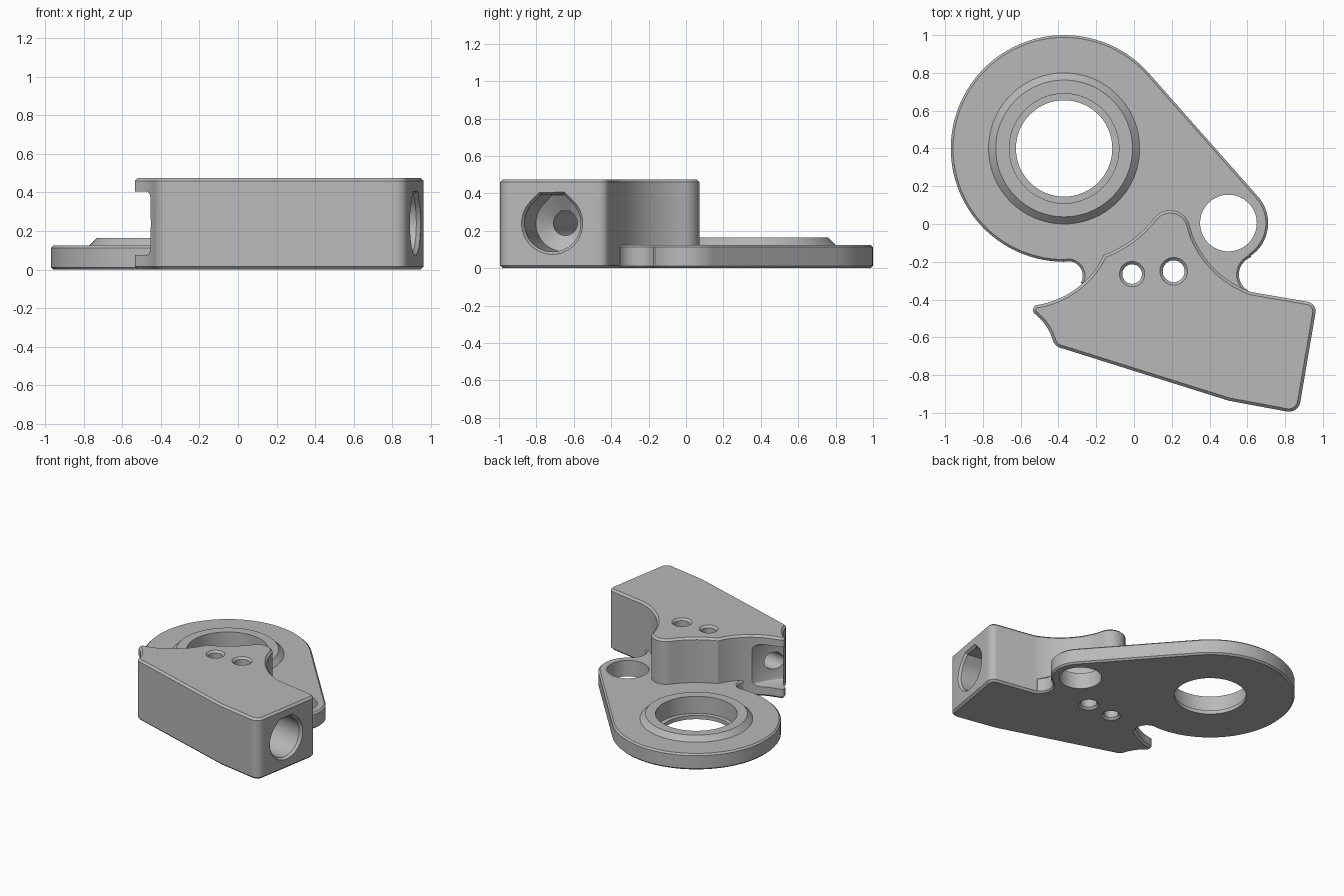
import bpy, bmesh
from math import sin, cos, pi, atan2, acos, hypot, radians
from mathutils import Vector

if "Cube" in bpy.data.objects:
    bpy.data.objects.remove(bpy.data.objects["Cube"], do_unlink=True)

grey = bpy.data.materials.new("plain_grey")
grey.use_nodes = True
grey.diffuse_color = (0.48, 0.48, 0.48, 1)
grey.node_tree.nodes["Principled BSDF"].inputs["Base Color"].default_value = (0.48, 0.48, 0.48, 1)


def sweep(c, r, a0, a1, n):
    """Points on a circle from angle a0 to a1."""
    return [(c[0] + r * cos(a0 + (a1 - a0) * i / n), c[1] + r * sin(a0 + (a1 - a0) * i / n))
            for i in range(n + 1)]


def arc(p, q, s, n=6):
    """Arc from p through q to s."""
    (ax, ay), (bx, by), (cx, cy) = p, q, s
    d = 2 * (ax * (by - cy) + bx * (cy - ay) + cx * (ay - by))
    a, b, c = ax * ax + ay * ay, bx * bx + by * by, cx * cx + cy * cy
    o = ((a * (by - cy) + b * (cy - ay) + c * (ay - by)) / d,
         (a * (cx - bx) + b * (ax - cx) + c * (bx - ax)) / d)
    t0 = atan2(ay - o[1], ax - o[0])
    t1 = atan2(cy - o[1], cx - o[0])
    turn = (bx - ax) * (cy - by) - (by - ay) * (cx - bx)
    if turn > 0 and t1 < t0:
        t1 += 2 * pi
    if turn < 0 and t1 > t0:
        t1 -= 2 * pi
    return sweep(o, hypot(ax - o[0], ay - o[1]), t0, t1, n)


def finish(bm, name):
    bmesh.ops.recalc_face_normals(bm, faces=bm.faces)
    mesh = bpy.data.meshes.new(name)
    bm.to_mesh(mesh)
    bm.free()
    mesh.materials.append(grey)
    ob = bpy.data.objects.new(name, mesh)
    bpy.context.collection.objects.link(ob)
    return ob


def slab(name, outline, height, chamfer):
    """Extruded outline with chamfered top and bottom rims."""
    pts = []
    for p in outline:
        if not pts or hypot(p[0] - pts[-1][0], p[1] - pts[-1][1]) > 0.003:
            pts.append(p)
    if hypot(pts[0][0] - pts[-1][0], pts[0][1] - pts[-1][1]) < 0.003:
        pts.pop()
    bm = bmesh.new()
    base = bm.faces.new([bm.verts.new((x, y, 0)) for x, y in pts])
    new = bmesh.ops.extrude_face_region(bm, geom=[base])["geom"]
    bmesh.ops.translate(bm, vec=(0, 0, height), verts=[v for v in new if isinstance(v, bmesh.types.BMVert)])
    bmesh.ops.recalc_face_normals(bm, faces=bm.faces)
    rims = [e for e in bm.edges if abs(e.verts[0].co.z - e.verts[1].co.z) < 1e-5]
    bmesh.ops.bevel(bm, geom=rims, offset=chamfer, segments=1, affect='EDGES', clamp_overlap=False)
    return finish(bm, name)


def lathe(name, profile, origin, axis=(0, 0, 1), up=(0, 1, 0), flat_top=False, n=64):
    """Turned solid from (distance, radius) pairs; flat_top gives a faceted roof."""
    axis, up, origin = Vector(axis).normalized(), Vector(up), Vector(origin)
    side = axis.cross(up)
    bm = bmesh.new()
    rings = []
    for s, r in profile:
        ring = []
        for i in range(n):
            t = 2 * pi * i / n
            phi = min(t, 2 * pi - t)
            k = 1
            if flat_top and phi < pi / 4:
                k = 1 / cos(phi if phi <= pi / 8 else pi / 4 - phi)
            ring.append(bm.verts.new(origin + axis * s + (up * cos(t) + side * sin(t)) * r * k))
        rings.append(ring)
    for a, b in zip(rings, rings[1:]):
        for i in range(n):
            j = (i + 1) % n
            bm.faces.new((a[i], a[j], b[j], b[i]))
    bm.faces.new(rings[0])
    bm.faces.new(rings[-1])
    return finish(bm, name)


def combine(ob, other, operation):
    mod = ob.modifiers.new(operation, 'BOOLEAN')
    mod.operation, mod.object, mod.solver = operation, other, 'EXACT'
    bpy.context.view_layer.objects.active = ob
    bpy.ops.object.modifier_apply(modifier=mod.name)
    bpy.data.objects.remove(other, do_unlink=True)


# Tall block
block = slab("bracket_body",
             arc((-0.52, -0.43), (-0.535, -0.455), (-0.52, -0.48))
             + arc((-0.52, -0.48), (-0.465, -0.54), (-0.43, -0.615))
             + arc((-0.43, -0.615), (-0.41, -0.645), (-0.375, -0.66))
             + [(0.50, -0.935)]
             + arc((0.81, -0.993), (0.855, -0.983), (0.88, -0.945))
             + arc((0.96, -0.475), (0.95, -0.43), (0.92, -0.412))
             + arc((0.62, -0.36), (0.44, -0.25), (0.31, -0.06), 14)
             + arc((0.295, -0.01), (0.2, 0.073), (0.11, 0.035), 12)
             + arc((0.11, 0.035), (-0.02, -0.09), (-0.155, -0.162), 12)
             + arc((-0.16, -0.165), (-0.31, -0.345), (-0.52, -0.43), 14),
             0.475, 0.015)

# Rounded pocket between the two lips at the left end
pocket = [(0.075, 0.46), (0.08, 0.48), (0.095, 0.495), (0.115, 0.5),
          (0.365, 0.5), (0.385, 0.495), (0.4, 0.48), (0.405, 0.46)]
combine(block, lathe("pocket_cutter", pocket, (-0.8, -0.2, 0), n=128), 'DIFFERENCE')

# Flat plate joining the large ring to the small eye
ring, eye = (-0.37, 0.4), (0.5, 0.005)
big, small = 0.6, 0.21
dx, dy = eye[0] - ring[0], eye[1] - ring[1]
tangent = atan2(dy, dx) + acos((big - small) / hypot(dx, dy))
plate = slab("plate",
             sweep(ring, big, tangent, 1.5 * pi, 64)
             + arc((-0.34, -0.197), (-0.285, -0.23), (-0.28, -0.31), 8)
             + [(-0.15, -0.5), (0.5, -0.55), (0.61, -0.39)]
             + arc((0.6, -0.35), (0.555, -0.27), (0.62, -0.175), 10)
             + sweep(eye, small, radians(-55), tangent, 20),
             0.125, 0.012)
combine(block, plate, 'UNION')

# Raised bevelled boss
boss = lathe("boss", [(0.05, 0.4), (0.125, 0.4), (0.163, 0.362)], (*ring, 0), n=96)
combine(block, boss, 'UNION')

# Stepped bearing seat and eye hole
combine(block, lathe("seat_cutter", [(-0.1, 0.255), (0.03, 0.255), (0.03, 0.29), (0.3, 0.29)],
                     (*ring, 0), n=96), 'DIFFERENCE')
combine(block, lathe("eye_cutter", [(-0.1, 0.15), (0.3, 0.15)], (*eye, 0)), 'DIFFERENCE')

# Two chamfered pin holes
for x, y, r in ((-0.01, -0.265, 0.052), (0.21, -0.25, 0.058)):
    rim = r + 0.015
    combine(block, lathe("pin_cutter", [(-0.1, rim), (0, rim), (0.015, r), (0.46, r), (0.475, rim), (0.6, rim)],
                         (x, y, 0), n=32), 'DIFFERENCE')

# Long bore: wide at the right end, narrow through to the pocket
bore = [(-0.1, 0.167), (0, 0.167), (0.02, 0.152), (0.4, 0.15), (0.46, 0.065), (1.7, 0.065)]
combine(block, lathe("bore_cutter", bore, (0.92, -0.717, 0.24), (-0.987, 0.157, 0), (0, 0, 1), True),
        'DIFFERENCE')

bpy.ops.object.select_all(action='DESELECT')
block.select_set(True)
bpy.context.view_layer.objects.active = block
bpy.ops.object.shade_smooth_by_angle(angle=radians(30))
